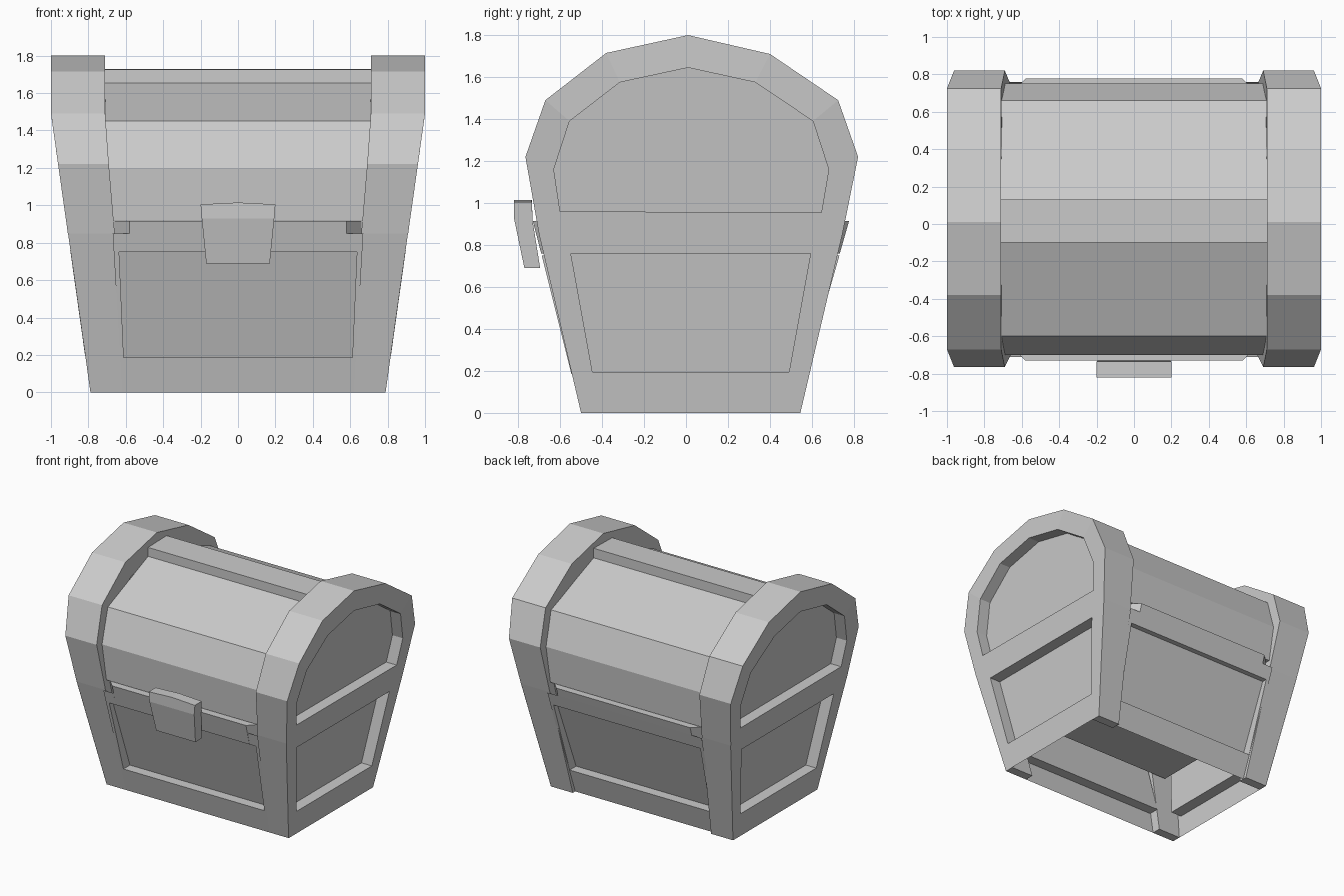
import bpy
import bmesh
from mathutils import Vector

cube = bpy.data.objects.get("Cube")
if cube:
    bpy.data.objects.remove(cube)

grey = bpy.data.materials.new("plain grey")
grey.use_nodes = True
grey.diffuse_color = (0.6, 0.6, 0.6, 1)
grey.node_tree.nodes["Principled BSDF"].inputs["Base Color"].default_value = grey.diffuse_color


def finish(name, bm):
    bmesh.ops.remove_doubles(bm, verts=bm.verts, dist=0.0005)
    bmesh.ops.recalc_face_normals(bm, faces=bm.faces)
    mesh = bpy.data.meshes.new(name)
    bm.to_mesh(mesh)
    bm.free()
    mesh.materials.append(grey)
    obj = bpy.data.objects.new(name, mesh)
    bpy.context.collection.objects.link(obj)
    return obj


def bridge(bm, loop_a, loop_b):
    """Join two point loops with quads."""
    a = [bm.verts.new(p) for p in loop_a]
    b = [bm.verts.new(p) for p in loop_b]
    for i in range(len(a)):
        j = (i + 1) % len(a)
        bm.faces.new((a[i], a[j], b[j], b[i]))
    return b


def loft(name, loop_a, loop_b):
    """Closed solid between two loops."""
    bm = bmesh.new()
    b = bridge(bm, loop_a, loop_b)
    bm.faces.new(b)
    bm.faces.new([bm.verts.new(p) for p in loop_a])
    return finish(name, bm)


def recessed(bm, outer, inner, sunk):
    """Frame around a sunken panel."""
    bridge(bm, outer, inner)
    bm.faces.new(bridge(bm, inner, sunk))


def outer_x(z):
    return min(1.0, 0.79 + 0.141 * z)


def inner_x(z):
    return min(0.71, 0.587 + 0.085 * z)


SEAM = 0.85
RECESS = 0.09

# Lid end caps: arched rims with a sunken panel
arch = [(-0.70, SEAM), (-0.765, 1.22), (-0.67, 1.49), (-0.38, 1.715), (0.01, 1.80),
        (0.40, 1.71), (0.725, 1.49), (0.82, 1.22), (0.745, SEAM)]
arch_panel = [(-0.60, 0.96), (-0.63, 1.16), (-0.555, 1.39), (-0.315, 1.575), (0.01, 1.645),
              (0.33, 1.575), (0.605, 1.39), (0.68, 1.16), (0.645, 0.955)]
for side, label in ((1, "left"), (-1, "right")):
    bm = bmesh.new()
    rim = [(side * outer_x(z), y, z) for y, z in arch]
    lip = [(side * outer_x(z), y, z) for y, z in arch_panel]
    sunk = [(side * (outer_x(z) - RECESS), y, z) for y, z in arch_panel]
    back = [(side * inner_x(z), y, z) for y, z in arch]
    recessed(bm, rim, lip, sunk)
    bridge(bm, rim, back)
    bridge(bm, back, [(side * inner_x(z), y, z) for y, z in arch_panel])
    finish("lid_end_" + label, bm)

# Lid barrel between the caps, and the plank along its ridge
barrel = [(-0.68, 0.92), (-0.70, 1.20), (-0.60, 1.45), (-0.10, 1.655),
          (0.13, 1.655), (0.66, 1.45), (0.75, 1.20), (0.73, 0.92)]
plank = [(-0.10, 1.62), (-0.10, 1.725), (0.13, 1.73), (0.13, 1.62)]
for name, profile in (("lid_barrel", barrel), ("lid_ridge_plank", plank)):
    loft(name, [(-inner_x(z), y, z) for y, z in profile],
         [(inner_x(z), y, z) for y, z in profile])


# Base: tapered open-bottomed shell with a sunken panel on each side
def corner(sx, sy, z):
    t = z / SEAM
    return Vector((sx * outer_x(z), -0.50 - 0.20 * t if sy < 0 else 0.545 + 0.20 * t, z))


def panel_wall(bm, a, b, rows, edge, margin, push, shift):
    """Wall from corner a to b; each pair gives the value at the bottom and top."""
    def across(z, gap):
        move = Vector(shift[0]).lerp(Vector(shift[1]), z / SEAM)
        p, q = corner(*a, z) + move, corner(*b, z) + move
        d = (q - p).normalized() * gap
        return p + d, q - d
    outer = [*across(0, edge[0]), *reversed(across(SEAM, edge[1]))]
    inner = [*across(rows[0], margin[0]), *reversed(across(rows[1], margin[1]))]
    sunk = [p + Vector(push[i // 2]) for i, p in enumerate(inner)]
    recessed(bm, outer, inner, sunk)


bm = bmesh.new()
still = (0, 0, 0)
for s in (-1, 1):
    push = (-s * RECESS, 0, 0)
    panel_wall(bm, (s, -1), (s, 1), (0.195, 0.76), (0, 0), (0.10, 0.13),
               (push, push), (still, still))
    # Front and rear walls are steeper than the posts beside them
    low, high = ((0, -0.03, 0), (0, 0.015, 0)) if s > 0 else (still, (0, -0.012, 0))
    panel_wall(bm, (-1, s), (1, s), (0.185, 0.75), (0.17, 0.24), (0.205, 0.26),
               ((0, -s * 0.08, 0), (0, -s * 0.04, 0)), (low, high))
# Inner floor seen through the open bottom
bm.faces.new([bm.verts.new(corner(sx, sy, 0.52) * 0.86 + Vector((0, 0, 0.073)))
              for sx, sy in ((-1, -1), (1, -1), (1, 1), (-1, 1))])
finish("base_shell", bm)

# Corner posts
for side, side_name in ((1, "left"), (-1, "right")):
    for face, face_name in ((-1, "front"), (1, "rear")):
        ends = []
        for z, inside in ((0, 0.60), (SEAM, 0.66)):
            y = corner(1, face, z).y
            back = y - face * 0.07
            outside = outer_x(z) - 0.001
            ends.append([(side * inside, back, z), (side * inside, y, z),
                         (side * outside, y, z), (side * outside, back, z)])
        loft(face_name + "_post_" + side_name, *ends)


# Top board of the base, rising under the barrel with clipped corners
def chamfered(x, front, rear, cut, z):
    return [(-x, front + cut, z), (cut - x, front, z), (x - cut, front, z), (x, front + cut, z),
            (x, rear - cut, z), (x - cut, rear, z), (cut - x, rear, z), (-x, rear - cut, z)]


loft("base_top_board", chamfered(0.66, -0.69, 0.733, 0.08, 0.76),
     chamfered(0.66, -0.73, 0.777, 0.08, 0.915))

# Front latch: a tapered hasp with a slightly crowned top
hasp_x = (-0.20, 0.0, 0.20)
hasp = [(-0.82, 1.005), (-0.735, 1.005), (-0.73, 0.91), (-0.695, 0.69), (-0.77, 0.69),
        (-0.82, 0.93)]
bm = bmesh.new()
rings = [[(x * (0.85 + 0.15 * min(1, (z - 0.69) / 0.3)), y,
           z + (0.01 if x == 0 and z > 1 else 0)) for y, z in hasp] for x in hasp_x]
bridge(bm, rings[0], rings[1])
bridge(bm, rings[1], rings[2])
for ring in (rings[0], rings[2]):
    bm.faces.new([bm.verts.new(p) for p in ring])
finish("front_latch", bm)
